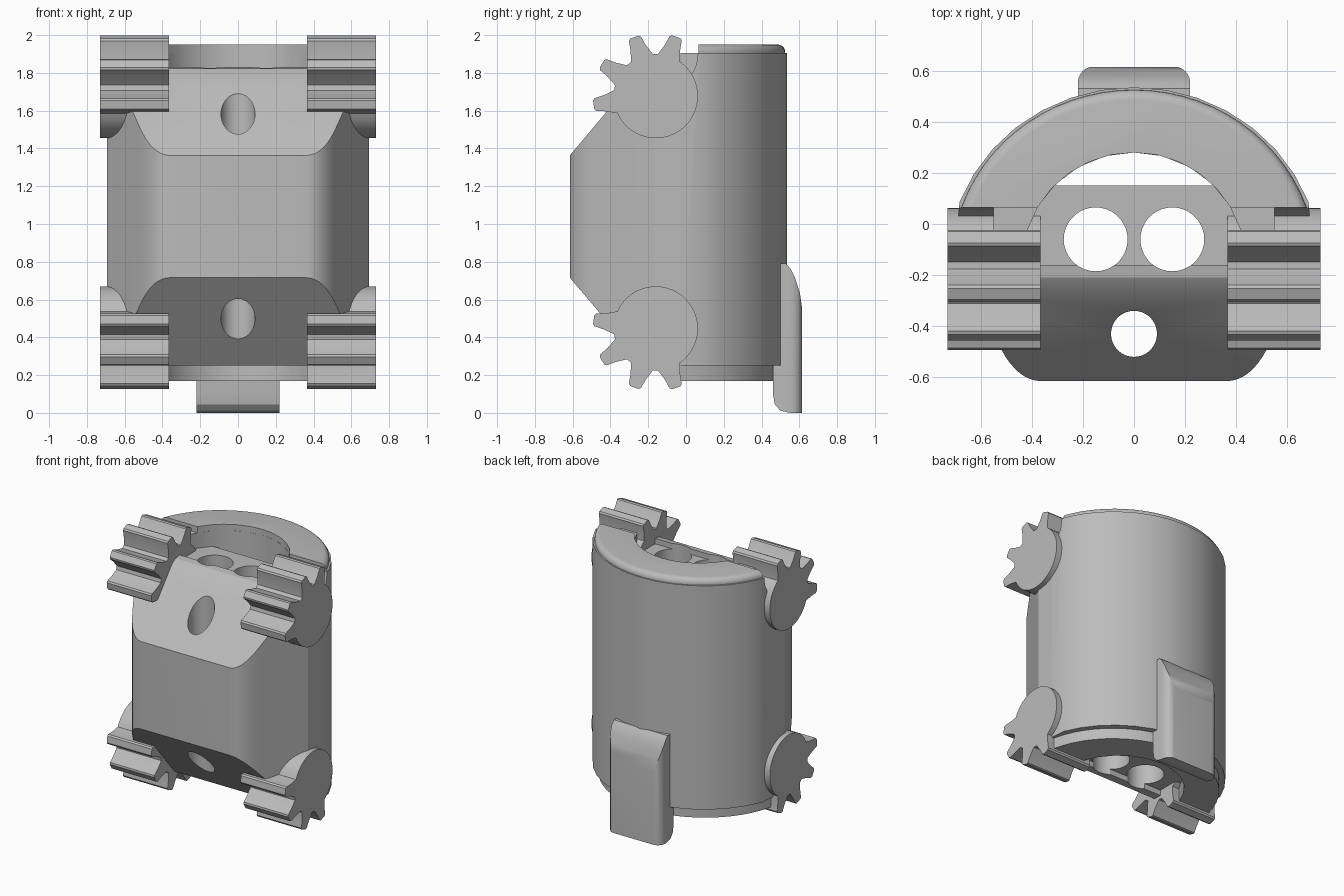
import bpy, bmesh
from math import sin, cos, asin, radians, degrees
from mathutils import Vector

if "Cube" in bpy.data.objects:
    bpy.data.objects.remove(bpy.data.objects["Cube"])

grey = bpy.data.materials.new("plain grey")
grey.use_nodes = True
COLOUR = (0.5, 0.5, 0.5, 1)
grey.diffuse_color = COLOUR
grey.node_tree.nodes["Principled BSDF"].inputs["Base Color"].default_value = COLOUR

CY = -0.16                  # y of the barrel axis and of the gear axes
BORE, SIDE = 0.44, 0.693    # bore radius, half width between the flat sides


def prism(name, pts, axis, lo, hi, bevel=None, width=0.04):
    """Extrude an outline: (x, y) along z, or (y, z) along x."""
    bm = bmesh.new()
    place = (lambda a, b, h: (a, b, h)) if axis == "z" else (lambda a, b, h: (h, a, b))
    face = bm.faces.new([bm.verts.new(place(a, b, lo)) for a, b in pts])
    new = bmesh.ops.extrude_face_region(bm, geom=[face])["geom"]
    shift = Vector(place(0, 0, hi - lo))
    bmesh.ops.translate(bm, vec=shift, verts=[v for v in new if isinstance(v, bmesh.types.BMVert)])
    bmesh.ops.recalc_face_normals(bm, faces=bm.faces)
    if bevel:
        edges = [e for e in bm.edges if all(bevel(v.co) for v in e.verts)]
        bmesh.ops.bevel(bm, geom=edges, offset=width, segments=5, profile=0.5,
                        affect="EDGES", clamp_overlap=True)
    mesh = bpy.data.meshes.new(name)
    bm.to_mesh(mesh)
    bm.free()
    mesh.materials.append(grey)
    ob = bpy.data.objects.new(name, mesh)
    bpy.context.collection.objects.link(ob)
    return ob


def activate(ob):
    bpy.ops.object.select_all(action="DESELECT")
    ob.select_set(True)
    bpy.context.view_layer.objects.active = ob


def boolean(ob, tool, operation="DIFFERENCE"):
    mod = ob.modifiers.new("cut", "BOOLEAN")
    mod.operation, mod.object, mod.solver = operation, tool, "EXACT"
    activate(ob)
    bpy.ops.object.modifier_apply(modifier=mod.name)
    bpy.data.objects.remove(tool)


def arc(rx, ry, a0, a1, n, cx=0, cy=CY):
    angles = [radians(a0 + (a1 - a0) * i / n) for i in range(n + 1)]
    return [(cx + rx * cos(a), cy + ry * sin(a)) for a in angles]


def crescent(rx, ry, y, n):
    """Half ring lying behind the given y, slightly wider than deep, flat at the sides."""
    a, b = (degrees(asin((y - CY) / r)) for r in (ry, BORE))
    outer = [(max(-SIDE, min(SIDE, px)), py) for px, py in arc(rx, ry, a, 180 - a, n)]
    return outer + arc(BORE, BORE, 180 - b, b, 10)


# Front core: flat front, rounded corners, slanted sides, recessed ends behind a ridge
p, q, r = Vector((0.52, -0.49)), Vector((0.454, -0.615)), Vector((0.36, -0.615))
corner = [tuple(p * (1 - t) ** 2 + q * 2 * t * (1 - t) + r * t * t) for t in [i / 8 for i in range(9)]]
half = [(0.5, 0.15), (0.5, -0.03), (SIDE, -0.03), (SIDE, -0.17)] + corner
core = prism("front_core", half + [(-x, y) for x, y in reversed(half)], "z", 0, 2)
side = [(-0.615, 0.716), (-0.615, 1.363), (-0.25, 1.797), (-0.21, 1.823), (CY, 1.83), (CY, 1.79),
        (0.3, 1.79), (0.3, 0.29), (CY, 0.29), (CY, 0.25), (-0.22, 0.25)]
boolean(core, prism("core_side_cutter", side, "x", -1, 1), "INTERSECT")
for x, y, rad in [(-0.15, -0.06, 0.125), (0.15, -0.06, 0.125), (0, -0.43, 0.09)]:
    boolean(core, prism("bore_cutter", arc(rad, rad, 0, 350, 35, x, y), "z", -1, 3))

# Rear shell, relieved behind the outer half of the upper gears
shell = prism("rear_shell", crescent(0.73, 0.695, -0.03, 16), "z", 0.25, 1.905)
relief = [(-0.5, 2.1), (0.065, 2.1), (0.062, 1.88), (0.05, 1.83), (0.03, 1.79), (-0.16, 1.6)]
for lo, hi in [(0.55, 0.9), (-0.9, -0.55)]:
    boolean(shell, prism("relief_cutter", relief, "x", lo, hi))

# Rims above and below the shell
top_rim = prism("top_rim", crescent(0.715, 0.685, 0.065, 28), "z", 1.89, 1.95,
                lambda c: c.z > 1.94 and Vector((c.x, c.y - CY)).length > 0.6)
bottom_rim = prism("bottom_rim", crescent(0.69, 0.65, -0.03, 24), "z", 0.17, 0.26)

# Rear clip: side outline trimmed by a plan with rounded rear corners
clip_side = [(0.46, 0.75), (0.48, 0.79), (0.53, 0.79), (0.555, 0.76), (0.577, 0.716), (0.603, 0.635),
             (0.615, 0.55), (0.615, 0), (0.55, 0), (0.5, 0.012), (0.47, 0.045), (0.46, 0.1)]
clip = prism("rear_clip", clip_side, "x", -0.3, 0.3)
plan = ([(-0.22, 0.4), (0.22, 0.4)] + arc(0.065, 0.065, 0, 90, 6, 0.155, 0.552)
        + arc(0.065, 0.065, 90, 180, 6, -0.155, 0.552))
boolean(clip, prism("clip_plan_cutter", plan, "z", -1, 1), "INTERSECT")

# Gear sectors: four teeth each, round at the back
GEAR_Z, ROOT = 1.677, 0.223
polar = []
for i in range(4):
    mid = -19 + 39 * i
    polar += [(mid + d, rad) for d, rad in
              [(-16, ROOT), (-9, 0.275), (-6, 0.325), (-4, 0.333), (4, 0.333), (6, 0.325), (9, 0.275), (16, ROOT)]]
polar += [(114 + 7.5 * i, ROOT) for i in range(1, 28)]
gear = [(CY - rad * sin(radians(a)), GEAR_Z + rad * cos(radians(a))) for a, rad in polar]
lower = [(y, 2.124 - z) for y, z in gear]
parts = [core, shell, top_rim, bottom_rim, clip]
for level, outline in (("upper", gear), ("lower", lower)):
    parts.append(prism(level + "_left_gear", outline, "x", 0.365, 0.73))
    parts.append(prism(level + "_right_gear", outline, "x", -0.73, -0.365))

for ob in parts:
    activate(ob)
    bpy.ops.object.shade_smooth_by_angle(angle=radians(25))
